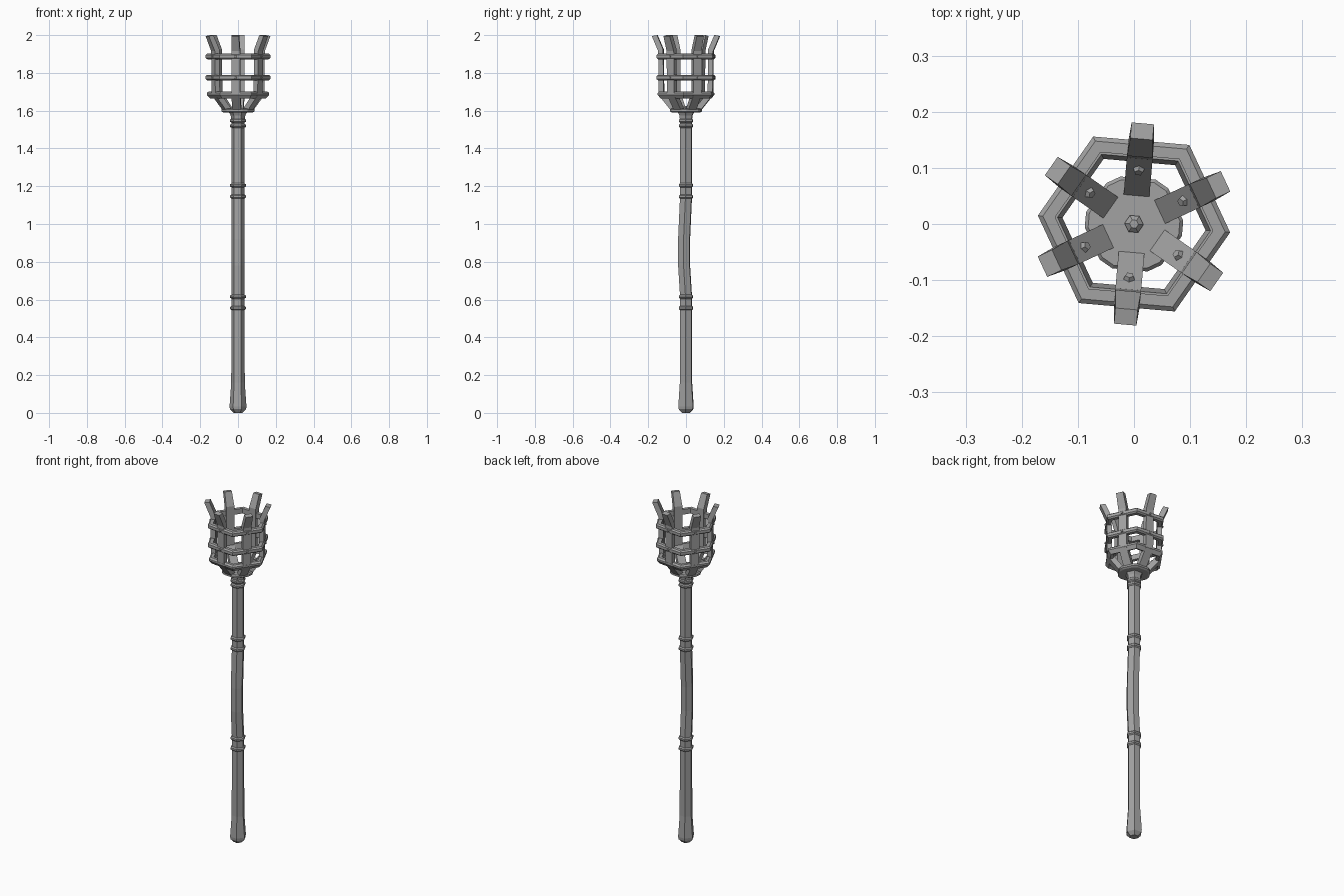
import bpy
import bmesh
from math import cos, sin, radians, pi
from mathutils import Vector, Matrix

cube = bpy.data.objects.get("Cube")
if cube:
    bpy.data.objects.remove(cube)

iron = bpy.data.materials.new("iron_grey")
iron.use_nodes = True
GREY = (0.36, 0.36, 0.36, 1)
iron.diffuse_color = GREY
iron.node_tree.nodes["Principled BSDF"].inputs["Base Color"].default_value = GREY

CORNER = radians(55)   # corner direction of every hexagon
PRONG = radians(25)    # direction of the first prong
STEP = pi / 3


def finish(name, bm):
    bmesh.ops.recalc_face_normals(bm, faces=bm.faces)
    mesh = bpy.data.meshes.new(name)
    bm.to_mesh(mesh)
    bm.free()
    mesh.materials.append(iron)
    obj = bpy.data.objects.new(name, mesh)
    bpy.context.collection.objects.link(obj)
    return obj


def lathe(name, profile, closed=False, angles=None):
    """Sweep (radius, z, y shift) points round the given corner angles."""
    angles = angles or [CORNER + i * STEP for i in range(6)]
    bm = bmesh.new()
    loops = []
    for p in profile:
        shift = p[2] if len(p) > 2 else 0
        loops.append([bm.verts.new((p[0] * cos(a), p[0] * sin(a) + shift, p[1]))
                      for a in angles])
    n = len(angles)
    pairs = list(zip(loops, loops[1:]))
    if closed:
        pairs.append((loops[-1], loops[0]))
    else:
        bm.faces.new(loops[0])
        bm.faces.new(loops[-1])
    for low, high in pairs:
        for i in range(n):
            j = (i + 1) % n
            bm.faces.new((low[i], low[j], high[j], high[i]))
    return finish(name, bm)


def stud(name, pos, normal, radius, height, sides=5):
    bm = bmesh.new()
    turn = Vector(normal).to_track_quat('Z', 'Y').to_matrix().to_4x4()
    bmesh.ops.create_cone(bm, cap_ends=True, segments=sides, radius1=radius,
                          radius2=radius * 0.65, depth=height,
                          matrix=Matrix.Translation(pos) @ turn)
    return finish(name, bm)


# Shaft with a slight bend and a flared foot
lathe("shaft", [(0.024, 0), (0.043, 0.02), (0.045, 0.035), (0.041, 0.09),
                (0.036, 0.16), (0.035, 0.55), (0.035, 0.62),
                (0.035, 0.78, -0.01), (0.035, 0.92, -0.01),
                (0.035, 1.14), (0.035, 1.21), (0.035, 1.56)])

# Bands round the shaft
for i, z in enumerate((0.555, 0.615, 1.145, 1.205, 1.52, 1.547)):
    lathe(f"shaft_band_{i + 1}", [(0.035, z - 0.011), (0.042, z - 0.005),
                                 (0.042, z + 0.005), (0.035, z + 0.011)])

# Neck and the basket floor with clipped corners
lathe("neck", [(0.036, 1.555), (0.039, 1.575), (0.05, 1.595)])
clipped = [CORNER + i * STEP + s * radians(9) for i in range(6) for s in (-1, 1)]
lathe("basket_floor", [(0.078, 1.59), (0.088, 1.596), (0.088, 1.606), (0.082, 1.612)],
      angles=clipped)
lathe("floor_bolt", [(0.017, 1.61), (0.017, 1.618), (0.008, 1.626)])

# Hexagonal hoops
for name, z in (("middle_hoop", 1.775), ("top_hoop", 1.887)):
    lathe(name, [(0.141, z - 0.015), (0.163, z - 0.015), (0.172, z - 0.008),
                 (0.172, z + 0.008), (0.163, z + 0.015), (0.141, z + 0.015)],
          closed=True)
lathe("lower_hoop", [(0.128, 1.672), (0.148, 1.664), (0.166, 1.684),
                     (0.166, 1.694), (0.155, 1.702), (0.137, 1.702)], closed=True)

# Prongs: side profile in (radius, z, half width), with studs
side = [(0.05, 1.611, 0.023), (0.117, 1.698, 0.023), (0.12, 1.925, 0.023),
        (0.152, 2.0, 0.02), (0.18, 1.995, 0.02), (0.146, 1.915, 0.023),
        (0.143, 1.682, 0.023), (0.08, 1.603, 0.023)]
for k in range(6):
    a = PRONG + k * STEP
    out = Vector((cos(a), sin(a), 0))
    across = Vector((-sin(a), cos(a), 0))
    up = Vector((0, 0, 1))
    bm = bmesh.new()
    left, right = [[bm.verts.new(out * r + up * z + across * (w * s))
                    for r, z, w in side] for s in (-1, 1)]
    n = len(side)
    for i in range(n):
        j = (i + 1) % n
        bm.faces.new((left[i], left[j], right[j], right[i]))
    # Caps as quads between inner and outer edges
    for row in (left, right):
        for i in range(n // 2 - 1):
            bm.faces.new((row[i], row[i + 1], row[n - 2 - i], row[n - 1 - i]))
    finish(f"prong_{k + 1}", bm)
    stud(f"inner_stud_{k + 1}", out * 0.096 + up * 1.674, up * 0.62 - out * 0.78,
         0.012, 0.012)
    for z in (1.775, 1.887):
        stud(f"hoop_stud_{k + 1}", out * 0.15 + up * z, out, 0.008, 0.008)
